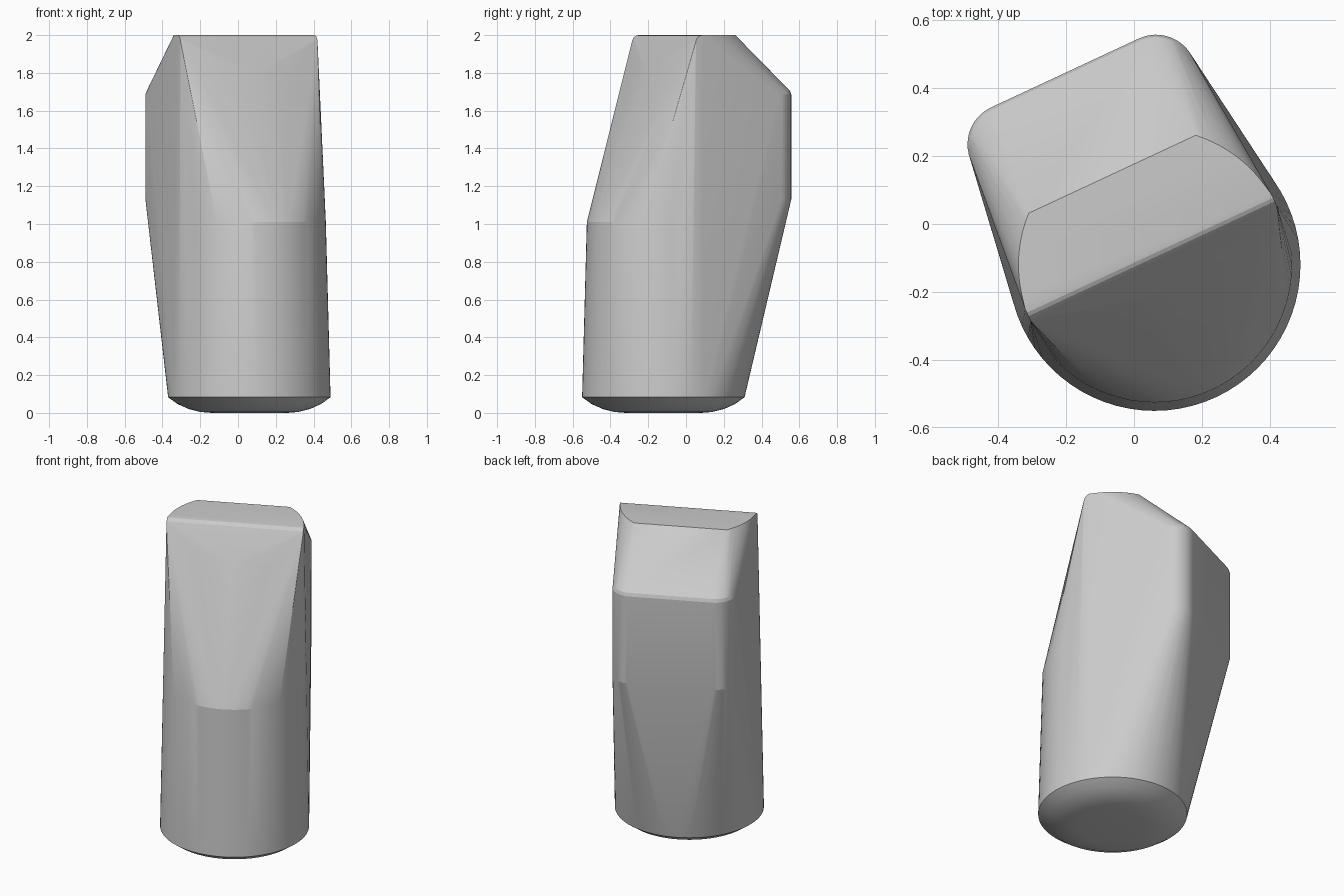
import bpy
import bmesh
from math import sin, cos, pi, radians, sqrt

if "Cube" in bpy.data.objects:
    bpy.data.objects.remove(bpy.data.objects["Cube"])

SEGMENTS = 72
points = []


def arc(cx, cy, radius, z, start, end, steps):
    for i in range(steps + 1):
        a = radians(start + (end - start) * i / steps)
        points.append((cx + radius * cos(a), cy + radius * sin(a), z))


# Domed foot and round lower rim
for radius, z in ((0.2, 0), (0.26, 0.005), (0.32, 0.02), (0.38, 0.047), (0.43, 0.083)):
    arc(0, 0, radius, z, 0, 360, SEGMENTS)

# Round front ridge at mid height
arc(0, 0, 0.405, 1.01, 180, 360, SEGMENTS // 2)

# Rounded back corners, with a softened upper edge
for side in (-1, 1):
    for radius, z in ((0.12, 1.13), (0.12, 1.685), (0.113, 1.705), (0.098, 1.72)):
        arc(side * 0.24, 0.503, radius, z, 90 - side * 95, 90, 12)

# Flat top: a disc clipped at the front and back
for i in range(13):
    y = 0.043 + (0.294 - 0.043) * i / 12
    x = sqrt(0.4 ** 2 - y ** 2)
    points += [(x, y, 2), (-x, y, 2)]

# Rounded front top edge
for i in range(6):
    a = pi / 2 * i / 5
    y, z = 0.043 - 0.04 * sin(a), 1.96 + 0.04 * cos(a)
    points += [(0.4, y, z), (-0.4, y, z)]

# Shallow crown on the sloping front
for i in range(-8, 9):
    x = 0.19 * i / 8
    points.append((x, -0.083 - 0.25 * x * x, 1.82 - 1.1 * x * x))

# Wrap the sections in one convex skin
bm = bmesh.new()
for p in points:
    bm.verts.new(p)
bmesh.ops.remove_doubles(bm, verts=bm.verts[:], dist=0.0005)
hull = bmesh.ops.convex_hull(bm, input=bm.verts[:])
loose = {g for key in ("geom_interior", "geom_unused") for g in hull[key]
         if isinstance(g, bmesh.types.BMVert)}
bmesh.ops.delete(bm, geom=list(loose), context="VERTS")
bmesh.ops.dissolve_limit(bm, angle_limit=radians(0.3), verts=bm.verts[:], edges=bm.edges[:])
bmesh.ops.recalc_face_normals(bm, faces=bm.faces[:])
mesh = bpy.data.meshes.new("tapered_block")
bm.to_mesh(mesh)
bm.free()

body = bpy.data.objects.new("tapered_block", mesh)
bpy.context.collection.objects.link(body)
body.location = (0.06, -0.12, 0)
body.rotation_euler.z = radians(25)

# Plain grey finish
grey = bpy.data.materials.new("plain_grey")
grey.use_nodes = True
colour = (0.6, 0.6, 0.6, 1)
grey.diffuse_color = colour
grey.node_tree.nodes["Principled BSDF"].inputs["Base Color"].default_value = colour
mesh.materials.append(grey)

bpy.context.view_layer.objects.active = body
body.select_set(True)
bpy.ops.object.shade_smooth_by_angle(angle=radians(12))
